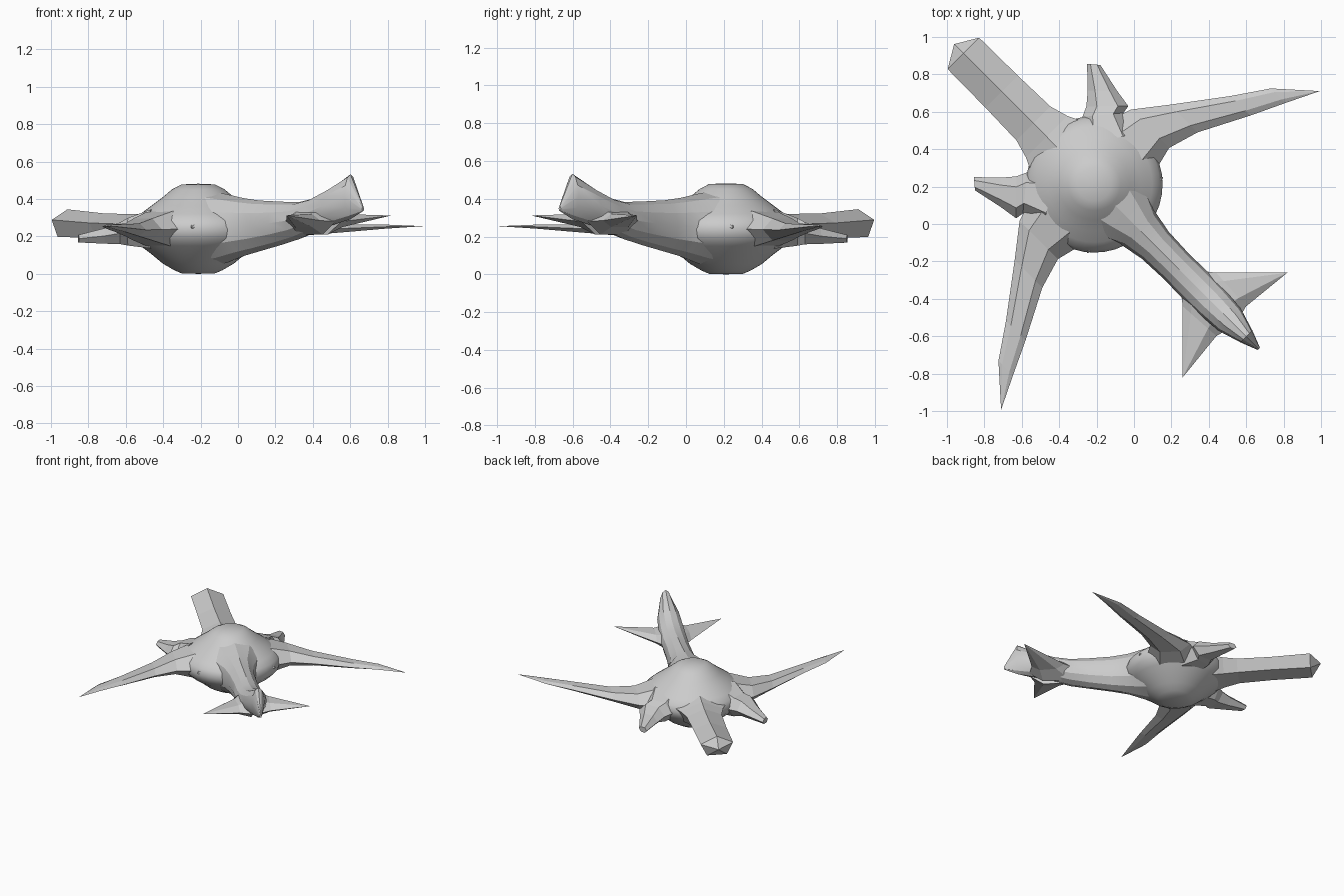
import bpy, bmesh, math

if "Cube" in bpy.data.objects:
    bpy.data.objects.remove(bpy.data.objects["Cube"])

R2 = math.sqrt(2)
grey = bpy.data.materials.new("light grey")
grey.diffuse_color = (0.6, 0.6, 0.6, 1)
grey.use_nodes = True
grey.node_tree.nodes["Principled BSDF"].inputs["Base Color"].default_value = grey.diffuse_color


def place(u, v, z):
    """u runs forward along the diagonal spine, v to the side."""
    return ((v - u) / R2, (u + v) / R2, z)


def finish(name, bm, angle=None):
    bmesh.ops.remove_doubles(bm, verts=bm.verts, dist=0.0005)
    bmesh.ops.recalc_face_normals(bm, faces=bm.faces)
    me = bpy.data.meshes.new(name)
    bm.to_mesh(me)
    bm.free()
    me.materials.append(grey)
    ob = bpy.data.objects.new(name, me)
    bpy.context.collection.objects.link(ob)
    if angle:
        bpy.ops.object.select_all(action='DESELECT')
        ob.select_set(True)
        bpy.context.view_layer.objects.active = ob
        bpy.ops.object.shade_smooth_by_angle(angle=math.radians(angle))
    return ob


def loft(name, sections, sides=8, side=1, turn=0.0, angle=None, tip=None):
    """Each section: edge point A (u,v), edge point B (u,v), z low, z high."""
    bm = bmesh.new()
    rings = []
    for (ua, va), (ub, vb), lo, hi in sections:
        ring = []
        for i in range(sides):
            a = 2 * math.pi * i / sides + turn
            t = 0.5 + 0.5 * math.cos(a)
            z = (lo + hi) / 2 + (hi - lo) / 2 * math.sin(a)
            ring.append(bm.verts.new(place(ua + (ub - ua) * t, side * (va + (vb - va) * t), z)))
        rings.append(ring)
    for p, q in zip(rings, rings[1:]):
        for i in range(sides):
            j = (i + 1) % sides
            bm.faces.new((p[i], p[j], q[j], q[i]))
    bm.faces.new(rings[0])
    if tip:
        t = bm.verts.new(place(tip[0], side * tip[1], tip[2]))
        for i in range(sides):
            bm.faces.new((rings[-1][i], rings[-1][(i + 1) % sides], t))
    else:
        bm.faces.new(rings[-1])
    return finish(name, bm, angle)


def spine(u, half, lo, hi):
    return ((u, -half), (u, half), lo, hi)


# Round lens-shaped body
profile = [(0, 0), (.09, .003), (.13, .02), (.19, .055), (.25, .105), (.31, .15), (.35, .19),
           (.365, .24), (.35, .285), (.31, .32), (.25, .365), (.19, .41), (.14, .452), (.09, .478), (0, .482)]
bm = bmesh.new()
N = 40
rings = [[bm.verts.new(place(.30 + r * math.cos(2 * math.pi * i / N), r * math.sin(2 * math.pi * i / N), z))
          for i in range(N)] for r, z in profile]
for p, q in zip(rings, rings[1:]):
    for i in range(N):
        j = (i + 1) % N
        bm.faces.new((p[i], p[j], q[j], q[i]))
bmesh.ops.remove_doubles(bm, verts=bm.verts, dist=0.0005)
bmesh.ops.dissolve_degenerate(bm, edges=bm.edges, dist=0.0005)
finish("body", bm, 40)

# Blunt five-sided neck and head
loft("head", [spine(.35, .30, .10, .38), spine(.56, .215, .12, .345), spine(.66, .165, .145, .33),
              spine(.76, .135, .165, .32), spine(1.0, .128, .178, .322), spine(1.29, .125, .182, .345)],
     sides=5, turn=math.radians(90), tip=(1.36, 0, .27))

# Tail boom rising into an upright fin
loft("tail", [spine(.25, .27, .03, .45), spine(.08, .19, .06, .425), spine(-.04, .125, .095, .405),
              spine(-.16, .102, .12, .392), spine(-.32, .095, .153, .386), spine(-.46, .098, .185, .383),
              spine(-.58, .095, .225, .405), spine(-.72, .085, .262, .462), spine(-.85, .045, .292, .532),
              spine(-.945, .008, .335, .36)], sides=12, angle=25)

for side, word in ((1, "right"), (-1, "left")):
    # Long swept wing
    loft(word + "_wing", [((.10, .12), (.52, .12), .08, .40), ((.12, .28), (.49, .28), .13, .35),
                          ((.155, .42), (.445, .42), .17, .305), ((.106, .587), (.315, .587), .195, .275),
                          ((-.03, .85), (.118, .85), .222, .268), ((-.115, 1.03), (-.005, 1.03), .24, .265)],
         sides=6, side=side, tip=(-.2, 1.205, .255))
    # Short front limb
    loft(word + "_front_limb", [((.50, .08), (.33, .36), .12, .36), ((.60, .21), (.46, .38), .14, .31),
                                ((.625, .265), (.467, .424), .15, .285),
                                ((.68, .33), (.57, .44), .155, .25),
                                ((.783, .428), (.728, .474), .165, .212)], sides=6, side=side)
    # Pointed tail fin
    loft(word + "_tail_fin", [((-.36, .02), (-.76, .02), .20, .36), ((-.495, .127), (-.735, .112), .245, .325)],
         sides=6, side=side, tip=(-.764, .396, .312))
    # Small bump at the wing's rear root
    loft(word + "_side_bump", [((.20, .12), (.02, .10), .14, .37), ((.17, .22), (.04, .20), .17, .33)],
         sides=8, side=side, tip=(.065, .288, .25), angle=30)
